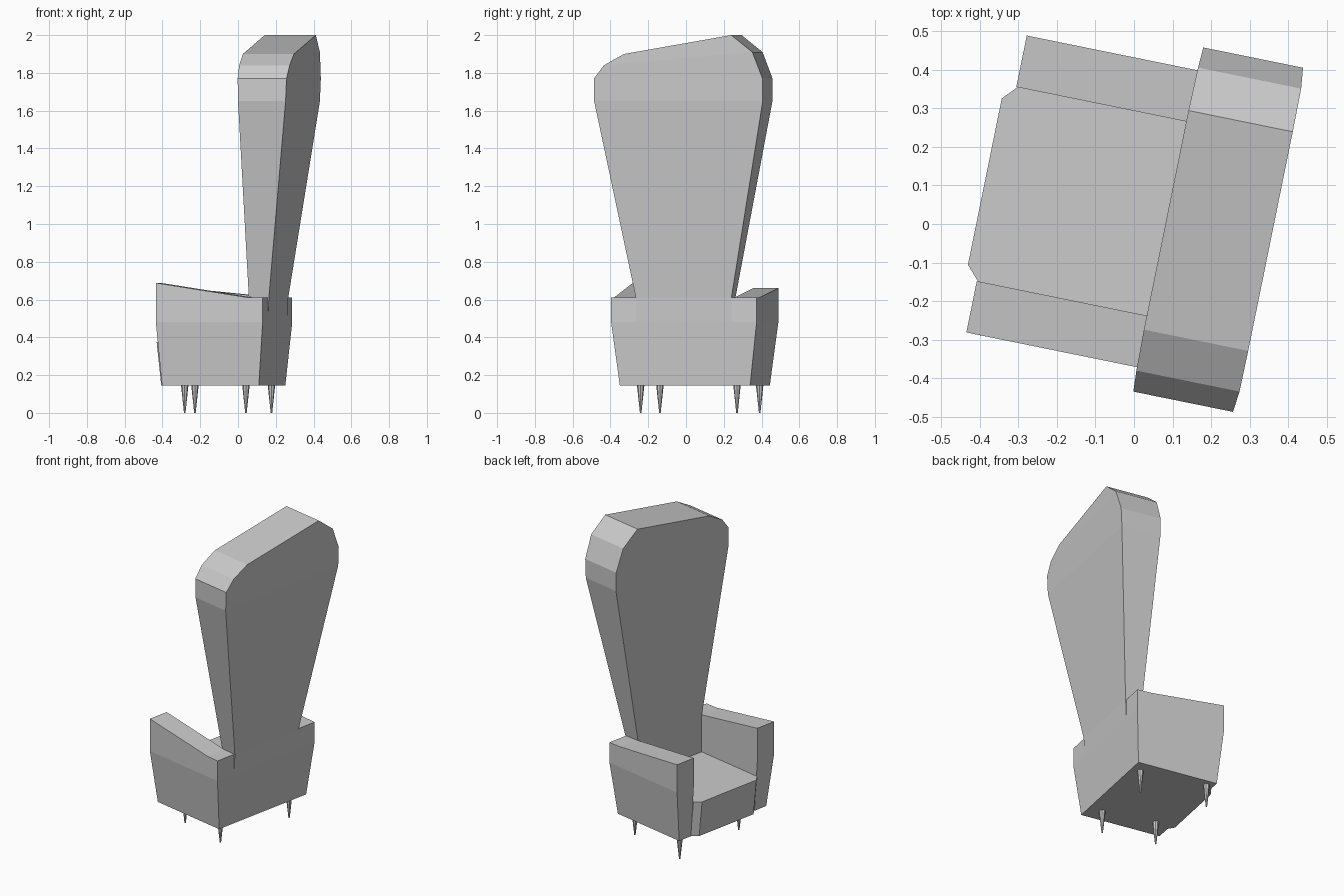
import bpy, bmesh
from math import radians
from mathutils import Matrix

if "Cube" in bpy.data.objects:
    bpy.data.objects.remove(bpy.data.objects["Cube"])

# Whole chair is turned slightly about z; local x runs to the rear, local y across
PLACE = Matrix.Translation((0.006, 0.03, 0)) @ Matrix.Rotation(radians(-11.5), 4, 'Z')


def loft(name, rings, world=PLACE):
    """Skin a stack of equal-length rings and cap both ends."""
    bm = bmesh.new()
    loops = [[bm.verts.new(p) for p in ring] for ring in rings]
    n = len(loops[0])
    for lo, hi in zip(loops, loops[1:]):
        for i in range(n):
            j = (i + 1) % n
            bm.faces.new((lo[i], lo[j], hi[j], hi[i]))
    bm.faces.new(loops[0][::-1])
    # Top cap split into quads so it may bend
    for i in range(n // 2 - 1):
        t = loops[-1]
        bm.faces.new((t[i], t[i + 1], t[n - 2 - i], t[n - 1 - i]))
    bmesh.ops.recalc_face_normals(bm, faces=bm.faces[:])
    mesh = bpy.data.meshes.new(name)
    bm.to_mesh(mesh)
    bm.free()
    obj = bpy.data.objects.new(name, mesh)
    obj.matrix_world = world
    bpy.context.collection.objects.link(obj)
    return obj


# Arms: tapered below, sloping top with a flat rear end; one is a bit taller
INNER = 0.257


def arm(name, side, front_top):
    def ring(front, rear, outer, zs):
        xs = (front, 0.12, rear)
        return ([(x, side * outer, z) for x, z in zip(xs, zs)] +
                [(x, side * INNER, z) for x, z in zip(xs[::-1], zs[::-1])])
    loft(name, [ring(-0.345, 0.178, 0.352, (0.145,) * 3),
                ring(-0.37, 0.207, 0.393, (0.48,) * 3),
                ring(-0.37, 0.207, 0.393, (front_top, 0.612, 0.61))])


arm("right_arm", -1, 0.688)
arm("left_arm", 1, 0.66)


# Seat block with chamfered front corners
def seat_ring(z, shift):
    half = [(0.15, INNER), (-0.367 + shift, INNER), (-0.401 + shift, 0.22)]
    return [(x, y, z) for x, y in half] + [(x, -y, z) for x, y in half[::-1]]


loft("seat", [seat_ring(0.145, 0.025), seat_ring(0.375, 0)])

# Tall flaring back with a crooked top: (left y, z), (right y, z), front x, rear x
back = [
    (-0.257, 0.145, 0.257, 0.145, 0.105, 0.178),
    (-0.257, 0.48, 0.257, 0.48, 0.105, 0.207),
    (-0.258, 0.61, 0.258, 0.61, 0.105, 0.213),
    (-0.457, 1.65, 0.454, 1.65, 0.087, 0.344),
    (-0.457, 1.77, 0.454, 1.77, 0.085, 0.349),
    (-0.402, 1.84, 0.400, 1.91, 0.082, 0.355),
    (-0.294, 1.90, 0.286, 2.00, 0.080, 0.356),
]
loft("backrest", [[(f, yl, zl), (r, yl, zl), (r, yr, zr), (f, yr, zr)]
                  for yl, zl, yr, zr, f, r in back])

# Thin spike legs
for i, (x, y) in enumerate([(0.042, -0.24), (0.177, 0.27), (-0.282, -0.138), (-0.228, 0.39)]):
    bpy.ops.mesh.primitive_cone_add(vertices=8, radius1=0.004, radius2=0.02, depth=0.15,
                                    location=(x, y, 0.075))
    bpy.context.object.name = f"leg_{i + 1}"
